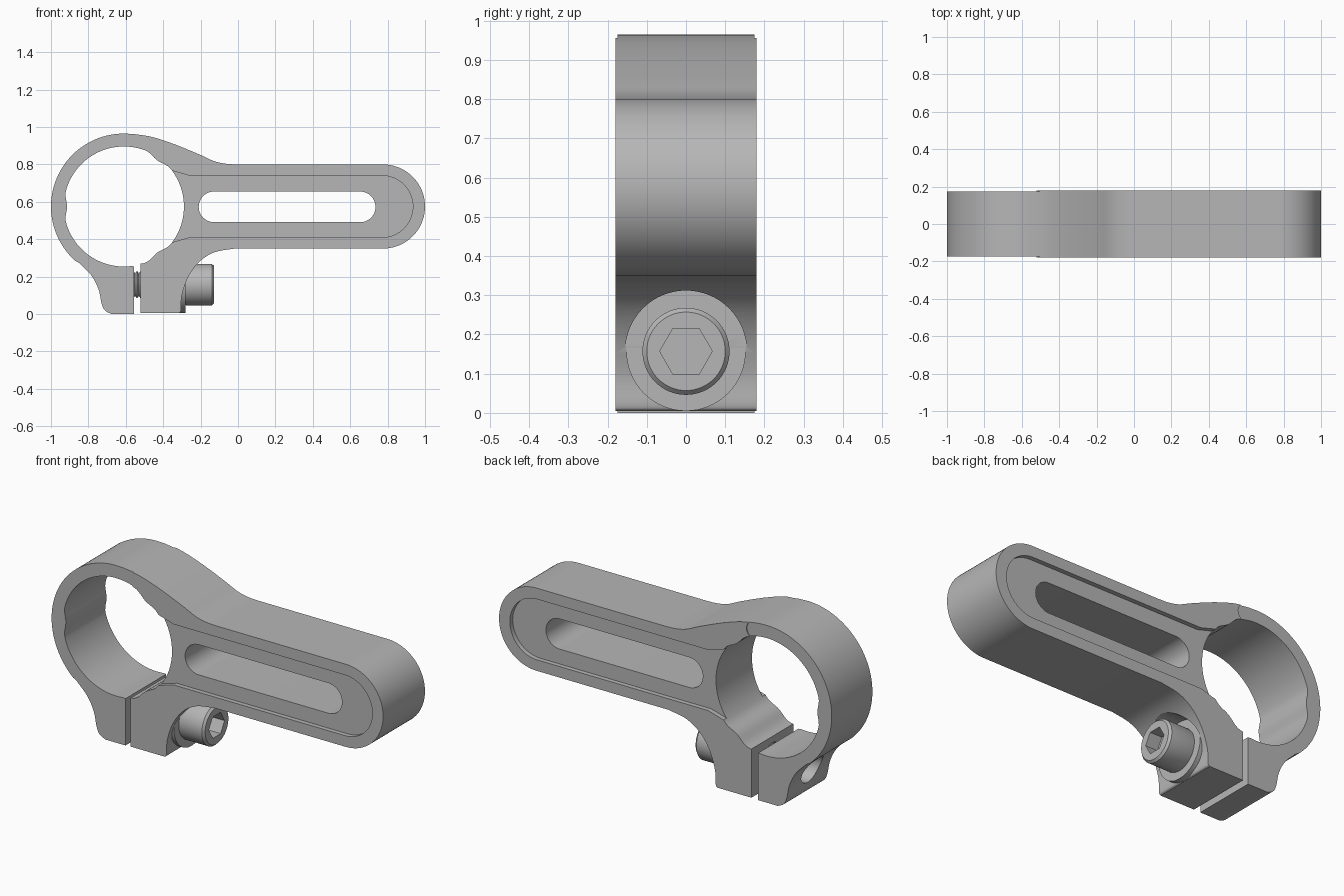
import bpy, bmesh, math
from mathutils import Vector

if "Cube" in bpy.data.objects:
    bpy.data.objects.remove(bpy.data.objects["Cube"])

# One grey for the whole assembly
GREY = (0.47, 0.47, 0.47, 1)
metal = bpy.data.materials.new("grey metal")
metal.use_nodes = True
metal.diffuse_color = GREY
metal.node_tree.nodes["Principled BSDF"].inputs["Base Color"].default_value = GREY

MID = 0.575        # height of the arm and bore axis
RING_X = -0.61     # centre of the clamp ring
SCREW_Z = 0.157    # screw axis height
HALF = 0.18        # half thickness


def arc(cx, cz, r, a0, a1, n):
    steps = [math.radians(a0 + (a1 - a0) * i / n) for i in range(n + 1)]
    return [(cx + r * math.cos(a), cz + r * math.sin(a)) for a in steps]


def spline(ctrl, n=6):
    """Smooth curve through the control points."""
    p = [Vector(c) for c in ctrl]
    p = [2 * p[0] - p[1]] + p + [2 * p[-1] - p[-2]]
    out = []
    for a, b, c, d in zip(p, p[1:], p[2:], p[3:]):
        for i in range(n):
            t = i / n
            v = 0.5 * (2 * b + (c - a) * t + (2 * a - 5 * b + 4 * c - d) * t * t
                       + (3 * b - a - 3 * c + d) * t ** 3)
            out.append(tuple(v))
    return out + [tuple(ctrl[-1])]


def finish(name, bm):
    bmesh.ops.remove_doubles(bm, verts=bm.verts, dist=0.0004)
    bmesh.ops.recalc_face_normals(bm, faces=bm.faces)
    mesh = bpy.data.meshes.new(name)
    bm.to_mesh(mesh)
    bm.free()
    mesh.materials.append(metal)
    ob = bpy.data.objects.new(name, mesh)
    bpy.context.collection.objects.link(ob)
    return ob


def prism(name, pts, y0, y1):
    """Extrude an x-z outline along y."""
    bm = bmesh.new()
    face = bm.faces.new([bm.verts.new((x, y0, z)) for x, z in pts])
    new = bmesh.ops.extrude_face_region(bm, geom=[face])["geom"]
    moved = [v for v in new if isinstance(v, bmesh.types.BMVert)]
    bmesh.ops.translate(bm, verts=moved, vec=(0, y1 - y0, 0))
    return finish(name, bm)


def lathe(name, profile, sides=64):
    """Revolve (x, radius) points around the screw axis and cap the ends."""
    bm = bmesh.new()
    rings = []
    for x, r in profile:
        turn = [2 * math.pi * k / sides for k in range(sides)]
        rings.append([bm.verts.new((x, r * math.cos(a), SCREW_Z + r * math.sin(a)))
                      for a in turn])
    for a, b in zip(rings, rings[1:]):
        for k in range(sides):
            j = (k + 1) % sides
            bm.faces.new((a[k], a[j], b[j], b[k]))
    bm.faces.new(rings[0])
    bm.faces.new(rings[-1])
    return finish(name, bm)


def cut(target, cutter):
    cutter.hide_render = True
    mod = target.modifiers.new("cut", "BOOLEAN")
    mod.operation = "DIFFERENCE"
    mod.solver = "EXACT"
    mod.object = cutter
    bpy.context.view_layer.objects.active = target
    bpy.ops.object.modifier_apply(modifier=mod.name)
    bpy.data.objects.remove(cutter)


def smooth(ob):
    bpy.ops.object.select_all(action="DESELECT")
    ob.select_set(True)
    bpy.context.view_layer.objects.active = ob
    bpy.ops.object.shade_smooth_by_angle(angle=math.radians(25))


# Bore wall with three shallow grip pads, running clockwise from the split
bore = []
for i in range(119):
    ang = -80 - 3 * i
    off = min(abs((ang - pad + 180) % 360 - 180) for pad in (180, 54, -54))
    r = 0.321
    if off < 15:
        r -= 0.017 * math.cos(math.radians(off * 6)) ** 2
    a = math.radians(ang)
    bore.append((RING_X + r * math.cos(a), MID + r * math.sin(a)))

# Clamp body: foot, arm, ring, other foot, then back around the bore
outline = [(-0.52, 0.005)]
outline += spline([(-0.315, 0.005), (-0.305, 0.02), (-0.3, 0.1), (-0.265, 0.2),
                   (-0.206, 0.28), (-0.126, 0.33), (-0.02, 0.35)])
outline += arc(0.775, MID, 0.225, -90, 90, 40)
outline += spline([(0.0, 0.8), (-0.06, 0.803), (-0.126, 0.817), (-0.206, 0.853),
                   (-0.34, 0.908), (-0.46, 0.947), (-0.56, 0.963)])
outline += arc(RING_X, MID, 0.39, 90, 228, 60)
outline += spline([(-0.848, 0.272), (-0.783, 0.205), (-0.745, 0.13), (-0.73, 0.06),
                   (-0.712, 0.02), (-0.676, 0.0)])
outline += [(-0.555, 0.0), (-0.555, 0.255)]
outline += bore[1:-1] + [(-0.52, 0.27)]
body = prism("clamp_body", outline, -HALF, HALF)

# Long through slot in the arm
slot = arc(0.653, 0.573, 0.082, -90, 90, 24) + arc(-0.128, 0.573, 0.082, 90, 270, 24)
cut(body, prism("slot_cutter", slot, -0.3, 0.3))

# Shallow pocket on both faces, open toward the bore
pocket = [(-0.4, 0.37), (-0.26, 0.41)] + arc(0.77, MID, 0.165, -90, 90, 36)
pocket += [(-0.26, 0.74), (-0.4, 0.78)]
ring_side = [(-1.1, -0.1), (-0.54, -0.1), (-0.54, 0.8)]
ring_side += arc(-0.54, 0.92, 0.05, -90, 90, 10) + [(-0.54, 1.1), (-1.1, 1.1)]
for s in (-1, 1):
    cut(body, prism("pocket_cutter", pocket, s * 0.155, s * 0.3))
    # The ring is slightly thinner than the arm
    cut(body, prism("ring_step_cutter", ring_side, s * 0.175, s * 0.3))

# Screw hole and round seat for the screw head
cut(body, lathe("hole_cutter", [(-0.9, 0.078), (-0.2, 0.078)]))
cut(body, lathe("seat_cutter", [(-0.28, 0.155), (0.1, 0.155)]))
smooth(body)

seat = lathe("screw_seat", [(-0.33, 0.152), (-0.28, 0.152)])
smooth(seat)

# Socket head with a bevelled rim and hexagonal recess
head = lathe("screw_head", [(-0.285, 0.108), (-0.275, 0.111), (-0.14, 0.111),
                            (-0.128, 0.1)])
cut(head, lathe("hex_cutter", [(-0.2, 0.067), (0.0, 0.067)], 6))
smooth(head)

# Threaded shank
thread = [(-0.3, 0.074)]
for k in range(15):
    x = -0.32 - 0.02 * k
    thread += [(x, 0.074), (x - 0.01, 0.06)]
shank = lathe("screw_thread", thread, 40)
smooth(shank)
